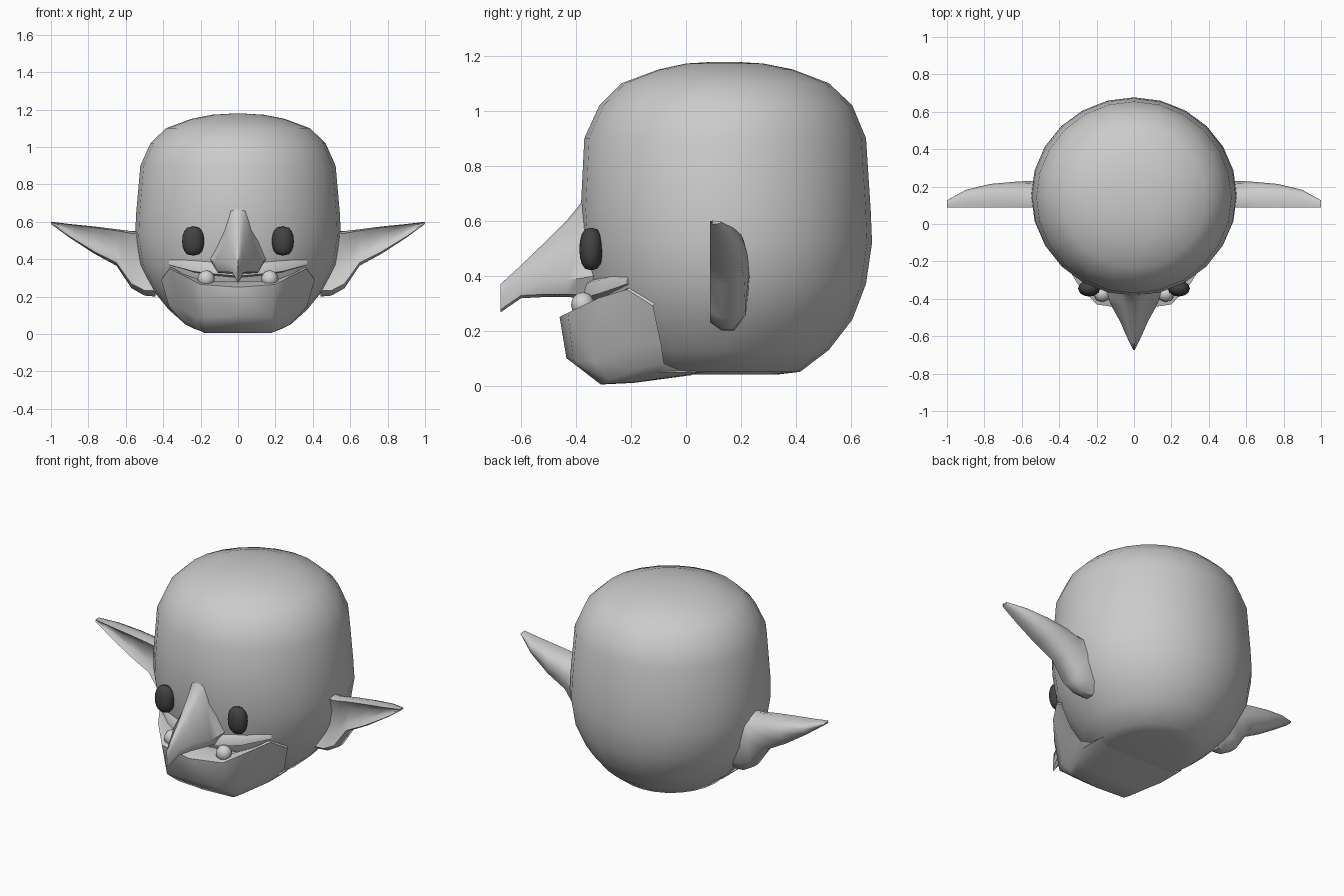
import bpy, bmesh, math

if "Cube" in bpy.data.objects:
    bpy.data.objects.remove(bpy.data.objects["Cube"])

def material(name, v):
    m = bpy.data.materials.new(name)
    m.diffuse_color = (v, v, v, 1)
    m.use_nodes = True
    m.node_tree.nodes["Principled BSDF"].inputs["Base Color"].default_value = m.diffuse_color
    return m

SKIN = material("grey skin", 0.6)
TOOTH = material("pale tooth", 0.65)
EYE = material("dark eye", 0.055)

def make(name, rings, mat, angle=60, closed=True, caps=True):
    """Skin a list of equal-length point rings."""
    bm = bmesh.new()
    rows = [[bm.verts.new(p) for p in r] for r in rings]
    n = len(rows[0])
    for a, b in zip(rows, rows[1:]):
        for i in range(n if closed else n - 1):
            j = (i + 1) % n
            bm.faces.new((a[i], a[j], b[j], b[i]))
    if caps:
        bm.faces.new(rows[0][::-1])
        bm.faces.new(rows[-1])
    bmesh.ops.remove_doubles(bm, verts=bm.verts, dist=0.0005)
    bmesh.ops.recalc_face_normals(bm, faces=bm.faces)
    me = bpy.data.meshes.new(name)
    bm.to_mesh(me)
    bm.free()
    me.materials.append(mat)
    ob = bpy.data.objects.new(name, me)
    bpy.context.collection.objects.link(ob)
    bpy.ops.object.select_all(action='DESELECT')
    ob.select_set(True)
    bpy.context.view_layer.objects.active = ob
    bpy.ops.object.shade_smooth_by_angle(angle=math.radians(angle))
    return ob

def oval(z, rx, y0, y1, n=24):
    cy, ry = (y0 + y1) / 2, (y1 - y0) / 2
    return [(rx * math.sin(2 * math.pi * i / n), cy + ry * math.cos(2 * math.pi * i / n), z)
            for i in range(n)]

# Skull: height, half width, front y, back y
skull = [(0.04, 0.20, -0.10, 0.33), (0.05, 0.28, -0.16, 0.415), (0.13, 0.37, -0.24, 0.52),
         (0.24, 0.46, -0.31, 0.605), (0.37, 0.525, -0.355, 0.655), (0.52, 0.55, -0.375, 0.677),
         (0.64, 0.545, -0.383, 0.672), (0.90, 0.522, -0.37, 0.655), (1.02, 0.468, -0.315, 0.605),
         (1.10, 0.385, -0.235, 0.52), (1.15, 0.25, -0.10, 0.39), (1.172, 0.14, 0.0, 0.28),
         (1.178, 0.04, 0.10, 0.18)]
make("head", [oval(*r) for r in skull], SKIN)

# Jaw: half columns running from inner lip down under the chin
columns = [
    [(0, -0.30, 0.27), (0, -0.39, 0.28), (0, -0.46, 0.25), (0, -0.435, 0.10), (0, -0.31, 0.004), (0, -0.19, 0.01), (0, 0.02, 0.038)],
    [(.19, -.28, .27), (.19, -.36, .285), (.20, -.43, .265), (.18, -.41, .09), (.18, -.30, .006), (.19, -.19, .012), (.19, .02, .038)],
    [(.29, -.20, .30), (.30, -.27, .325), (.305, -.315, .32), (.225, -.34, .09), (.21, -.28, .02), (.24, -.17, .03), (.26, .04, .045)],
    [(.34, -.15, .34), (.36, -.20, .36), (.365, -.215, .35), (.31, -.19, .14), (.27, -.18, .06), (.28, -.11, .05), (.28, .06, .05)],
    [(.40, -.08, .31), (.40, -.10, .31), (.41, -.12, .29), (.37, -.09, .15), (.31, -.08, .08), (.28, -.02, .055), (.27, .08, .05)]]
full = [[(-x, y, z) for x, y, z in c] for c in columns[:0:-1]] + columns
make("jaw", full, SKIN, 50, closed=False, caps=False)

# Upper lip: thin overhang from the nose out to the mouth corners
lip = [(0, -.385, .31), (.12, -.37, .32), (.24, -.315, .335), (.37, -.215, .37)]
lip = [(-x, y, z) for x, y, z in lip[:0:-1]] + lip
make("upper_lip", [[(x * .95, y + .06, z - .01), (x, y, z), (x, y + .005, z + .05), (x * .95, y + .06, z + .09)]
                   for x, y, z in lip], SKIN)

# Nose: y, top z, half width, widest z, bottom z
nose = []
for y, zt, w, zw, zb in [(-.33, .78, .15, .40, .31), (-.385, .66, .14, .39, .32),
                         (-.43, .605, .125, .385, .322), (-.52, .515, .075, .385, .322),
                         (-.60, .438, .04, .37, .318), (-.674, .37, .004, .33, .267)]:
    zm = zw + (zt - zw) * .55
    half = [(w * .28, y, zt - .02 * w / .14), (w * .48, y, zm), (w, y, zw), (w * .75, y, zb + .01)]
    nose.append([(0, y, zt)] + half + [(0, y, zb)] + [(-x, q, z) for x, q, z in half[::-1]])
make("nose", nose, SKIN, 50)

# Ears: unit section (depth, height), flared outward and mirrored
section = [(0, .96), (.3, 1), (.6, .94), (.9, .82), (1, .55), (.9, .15), (.6, 0),
           (.3, 0), (0, .08), (.22, .3), (.22, .7)]
stations = [(.44, .20, .585, .145), (.50, .205, .555, .145), (.57, .245, .55, .143), (.65, .365, .56, .138),
            (.77, .43, .575, .127), (.90, .515, .588, .095), (1.0, .588, .60, .04)]

def ear_rings(s):
    return [[(s * x, .087 + d * depth, lo + h * (hi - lo)) for d, h in section]
            for x, lo, hi, depth in stations]

def ball(name, loc, size, mat, seg, power):
    """Ellipsoid, squared off when power is under one."""
    rings = []
    for k in range(9):
        a = math.pi * k / 8 - math.pi / 2
        r, h = max(math.cos(a), 0.02) ** power, math.sin(a)
        rings.append([(loc[0] + size[0] * r * math.cos(2 * math.pi * i / seg),
                       loc[1] + size[1] * r * math.sin(2 * math.pi * i / seg),
                       loc[2] + size[2] * h) for i in range(seg)])
    make(name, rings, mat)

for s, side in ((1, "right"), (-1, "left")):
    make(side + "_ear", ear_rings(s), SKIN, 50)
    ball(side + "_eye", (s * .24, -.345, .497), (.059, .043, .077), EYE, 12, .65)
    ball(side + "_tooth", (s * .17, -.375, .295), (.046, .043, .045), TOOTH, 8, 1)
